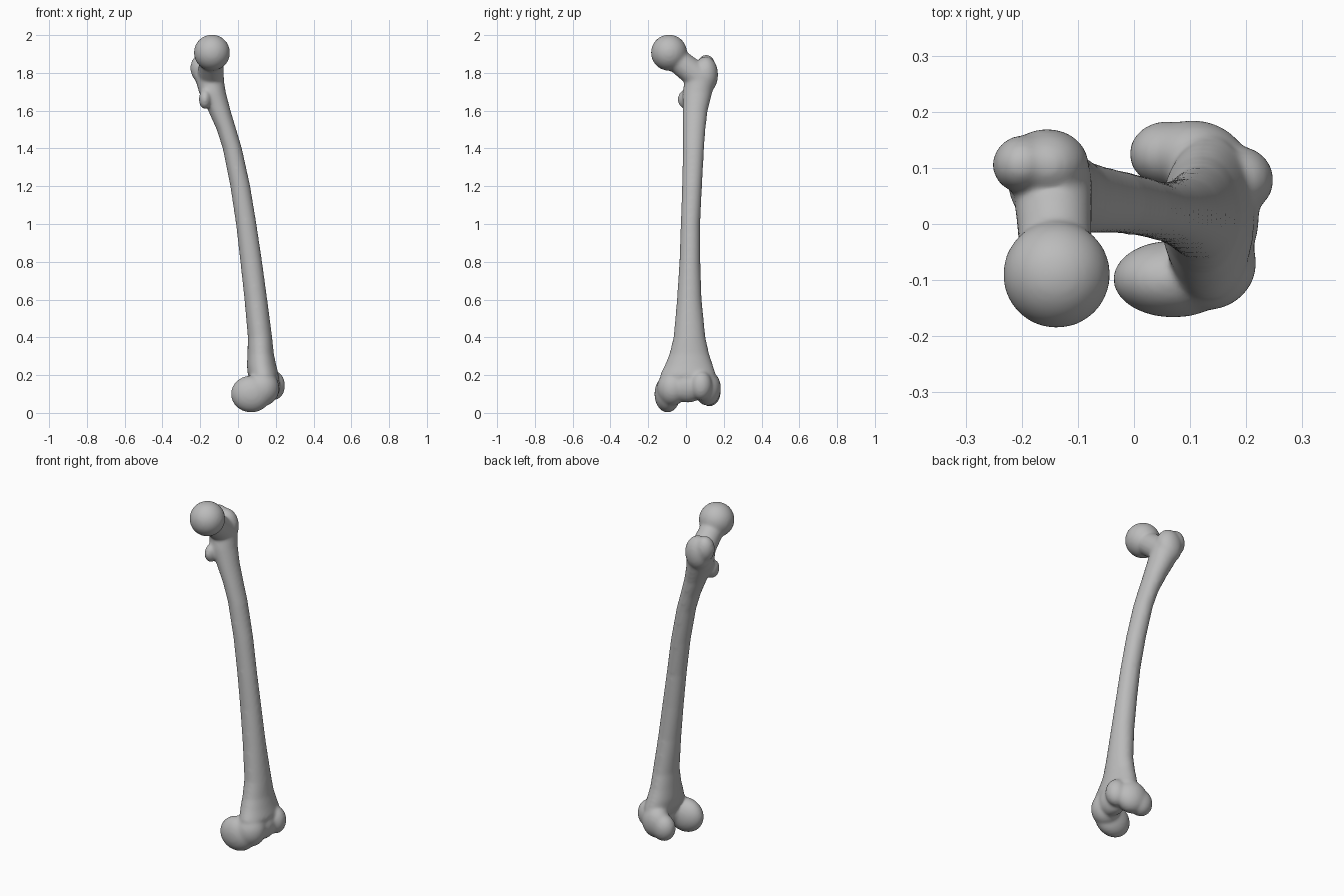
import bpy
import bmesh
import math
from mathutils import Matrix, Vector

default_cube = bpy.data.objects.get("Cube")
if default_cube:
    bpy.data.objects.remove(default_cube, do_unlink=True)

bone_grey = bpy.data.materials.new("bone_grey")
bone_grey.use_nodes = True
colour = (0.5, 0.5, 0.5, 1)
bone_grey.diffuse_color = colour
bone_grey.node_tree.nodes["Principled BSDF"].inputs["Base Color"].default_value = colour

bm = bmesh.new()


def ellipsoid(centre, radii, turn=0.0):
    """Add a rounded mass, turned about the vertical axis."""
    matrix = (Matrix.Translation(centre) @ Matrix.Rotation(math.radians(turn), 4, 'Z')
              @ Matrix.Diagonal((*radii, 1)))
    bmesh.ops.create_uvsphere(bm, u_segments=40, v_segments=24, radius=1, matrix=matrix)


def limb(start, end, start_radius, end_radius, steps=8):
    """Add a rounded bar made of closely spaced spheres."""
    for i in range(steps + 1):
        t = i / steps
        r = start_radius + (end_radius - start_radius) * t
        ellipsoid(Vector(start).lerp(Vector(end), t), (r, r, r))


def loft(sections, sides=40):
    """Skin horizontal oval sections given as height, x range, y range."""
    rings = []
    for z, x0, x1, y0, y1 in sections:
        ring = []
        for i in range(sides):
            a = math.tau * i / sides
            ring.append(bm.verts.new(((x0 + x1) / 2 + (x1 - x0) / 2 * math.cos(a),
                                      (y0 + y1) / 2 + (y1 - y0) / 2 * math.sin(a), z)))
        rings.append(ring)
    for low, high in zip(rings, rings[1:]):
        for i in range(sides):
            j = (i + 1) % sides
            bm.faces.new((low[i], low[j], high[j], high[i]))
    bm.faces.new(rings[0][::-1])
    bm.faces.new(rings[-1])


# Curved shaft, flaring at both ends
loft([
    (0.15, 0.08, 0.20, -0.12, 0.14),
    (0.20, 0.055, 0.213, -0.135, 0.155),
    (0.25, 0.05, 0.20, -0.11, 0.14),
    (0.31, 0.053, 0.187, -0.085, 0.12),
    (0.40, 0.055, 0.178, -0.063, 0.10),
    (0.60, 0.037, 0.152, -0.045, 0.08),
    (0.80, 0.015, 0.125, -0.032, 0.073),
    (1.00, -0.008, 0.095, -0.025, 0.072),
    (1.20, -0.038, 0.062, -0.018, 0.082),
    (1.40, -0.078, 0.018, -0.014, 0.093),
    (1.50, -0.11, -0.012, -0.014, 0.10),
    (1.60, -0.155, -0.042, -0.015, 0.112),
    (1.70, -0.205, -0.068, -0.015, 0.137),
    (1.78, -0.225, -0.08, 0.0, 0.155),
])

# Ball head and neck
ellipsoid((-0.138, -0.09, 1.907), (0.093, 0.093, 0.093))
limb((-0.14, -0.05, 1.87), (-0.145, 0.07, 1.775), 0.062, 0.068)

# Large and small bumps beside the neck
ellipsoid((-0.155, 0.105, 1.79), (0.072, 0.062, 0.095))
ellipsoid((-0.2, 0.107, 1.825), (0.05, 0.048, 0.07), 25)
ellipsoid((-0.175, 0.0, 1.66), (0.03, 0.042, 0.05))

# Inner knuckle
ellipsoid((0.07, -0.098, 0.1), (0.105, 0.066, 0.095))
ellipsoid((0.135, -0.075, 0.13), (0.082, 0.075, 0.09), 25)

# Outer knuckle
ellipsoid((0.06, 0.125, 0.11), (0.066, 0.056, 0.073))
ellipsoid((0.115, 0.115, 0.13), (0.085, 0.066, 0.09), -15)
ellipsoid((0.19, 0.08, 0.145), (0.057, 0.055, 0.075), -30)

# Saddle joining the knuckles in front
ellipsoid((0.155, 0.01, 0.14), (0.065, 0.09, 0.083))

mesh = bpy.data.meshes.new("thigh_bone")
bmesh.ops.recalc_face_normals(bm, faces=bm.faces)
bm.to_mesh(mesh)
bm.free()
mesh.materials.append(bone_grey)
bone = bpy.data.objects.new("thigh_bone", mesh)
bpy.context.collection.objects.link(bone)

# Fuse the masses into one skin and soften the joins
fuse = bone.modifiers.new("fuse", 'REMESH')
fuse.mode = 'VOXEL'
fuse.voxel_size = 0.008
fuse.use_smooth_shade = True
soften = bone.modifiers.new("soften", 'SMOOTH')
soften.factor = 0.5
soften.iterations = 16
swell = bone.modifiers.new("swell", 'DISPLACE')
swell.mid_level = 0
swell.strength = 0.003
